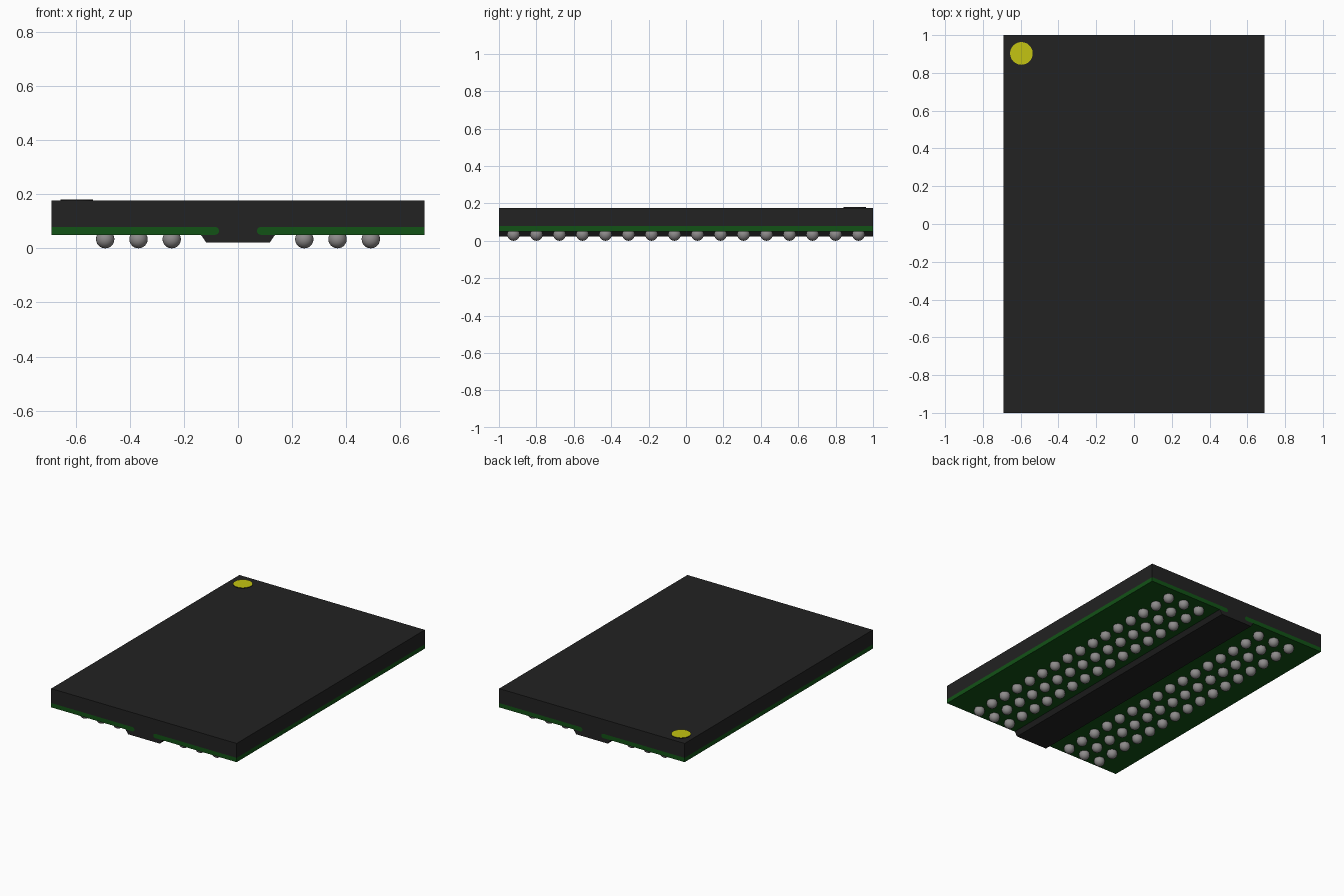
import bpy, bmesh, math
from mathutils import Matrix

if "Cube" in bpy.data.objects:
    bpy.data.objects.remove(bpy.data.objects["Cube"], do_unlink=True)


def material(name, rgb, roughness=0.6):
    m = bpy.data.materials.new(name)
    m.use_nodes = True
    m.diffuse_color = (*rgb, 1)
    bsdf = m.node_tree.nodes["Principled BSDF"]
    bsdf.inputs["Base Color"].default_value = (*rgb, 1)
    bsdf.inputs["Roughness"].default_value = roughness
    return m


BLACK = material("black moulding", (0.016, 0.016, 0.016))
GREEN = material("green board", (0.006, 0.085, 0.008))
YELLOW = material("yellow marker", (0.55, 0.55, 0.006))
GREY = material("grey solder", (0.27, 0.26, 0.26), 0.4)

HALF_X, HALF_Y = 0.69, 1.0
BOARD_Z, BOARD_TOP, BODY_TOP = 0.05, 0.079, 0.176
SLOT = 0.07                              # half width of the slot in the board
R = (BOARD_TOP - BOARD_Z) / 2            # rounded slot edge


def add_object(name, bm, mats):
    bmesh.ops.recalc_face_normals(bm, faces=bm.faces)
    me = bpy.data.meshes.new(name)
    bm.to_mesh(me)
    bm.free()
    for m in mats:
        me.materials.append(m)
    ob = bpy.data.objects.new(name, me)
    bpy.context.collection.objects.link(ob)
    return ob


def extrude_profile(name, points, mat):
    """Extrude an x-z outline along the whole length in y."""
    bm = bmesh.new()
    face = bm.faces.new([bm.verts.new((x, -HALF_Y, z)) for x, z in points])
    out = bmesh.ops.extrude_face_region(bm, geom=[face])
    verts = [g for g in out["geom"] if isinstance(g, bmesh.types.BMVert)]
    bmesh.ops.translate(bm, verts=verts, vec=(0, 2 * HALF_Y, 0))
    return add_object(name, bm, [mat])


# Rounded slot edge, from board top to board bottom, on the +x side
arc = []
for i in range(9):
    a = math.pi / 2 + math.pi * i / 8
    arc.append((SLOT + R + R * math.cos(a), BOARD_Z + R + R * math.sin(a)))

# Moulded body: cap, neck through the slot and tapered strip underneath
half = [(HALF_X, BODY_TOP), (HALF_X, BOARD_TOP)] + arc + [(0.137, BOARD_Z), (0.118, 0.022)]
extrude_profile("moulded_body", half + [(-x, z) for x, z in reversed(half)], BLACK)

# Circuit board halves on either side of the slot
board = [(HALF_X, BOARD_TOP)] + arc + [(HALF_X, BOARD_Z)]
extrude_profile("board_left", board, GREEN)
extrude_profile("board_right", [(-x, z) for x, z in board], GREEN)

# Corner marker: thin disc with a coloured top and dark rim
bm = bmesh.new()
bmesh.ops.create_cone(bm, cap_ends=True, segments=48, radius1=0.06, radius2=0.06, depth=0.004,
                      matrix=Matrix.Translation((-0.596, 0.903, BODY_TOP + 0.002)))
bm.normal_update()
for f in bm.faces:
    f.material_index = 0 if f.normal.z > 0.5 else 1
add_object("corner_marker", bm, [YELLOW, BLACK])

# Solder balls: three columns of sixteen, mirrored to the other side
PITCH, ROWS, BALL = 0.123, 16, 0.034
bm = bmesh.new()
bmesh.ops.create_uvsphere(bm, u_segments=24, v_segments=12, radius=BALL,
                          matrix=Matrix.Translation((0.245, -PITCH * (ROWS - 1) / 2, BALL)))
for f in bm.faces:
    f.smooth = True
balls = add_object("solder_balls", bm, [GREY])
for name, count, offset in (("rows", ROWS, (0, PITCH, 0)), ("columns", 3, (PITCH, 0, 0))):
    mod = balls.modifiers.new(name, 'ARRAY')
    mod.count = count
    mod.use_relative_offset = False
    mod.use_constant_offset = True
    mod.constant_offset_displace = offset
mirror = balls.modifiers.new("other_side", 'MIRROR')
mirror.use_axis[0] = True
